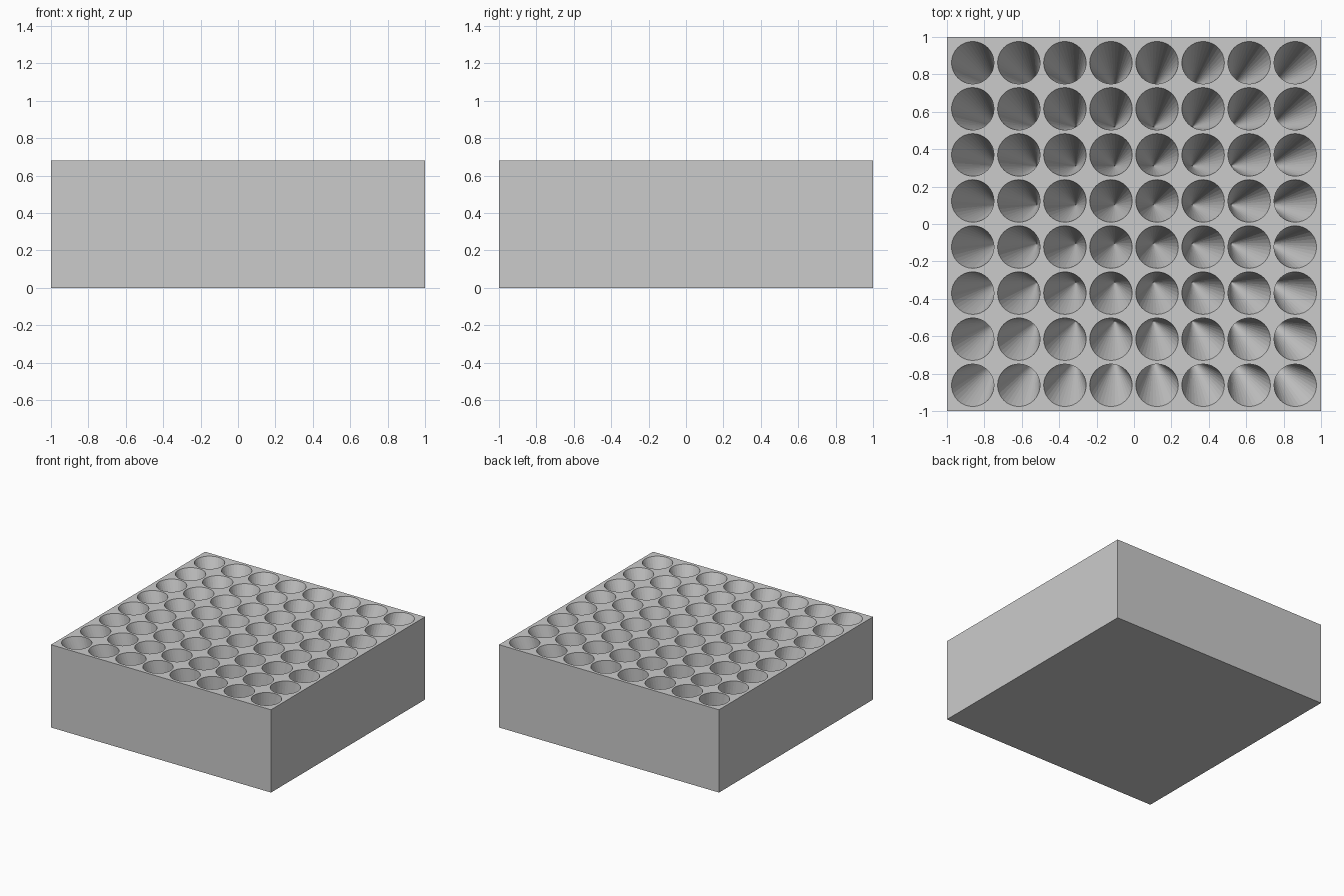
import bpy
import bmesh
from math import cos, sin, tau
from mathutils import Vector

HEIGHT = 0.68     # block height
COUNT = 8         # pits along each side
PITCH = 0.2464    # spacing of the pits
RADIUS = 0.1135   # rim radius
TIP_Z = 0.04      # height of the pit tips
LEAN = 0.84       # tips are drawn in towards the middle
SIDES = 32
OVERSHOOT = 1.04  # cutters reach slightly above the top face

cube = bpy.data.objects.get("Cube")
if cube:
    bpy.data.objects.remove(cube, do_unlink=True)

grey = bpy.data.materials.new("plain grey")
colour = (0.6, 0.6, 0.6, 1)
grey.diffuse_color = colour
grey.use_nodes = True
grey.node_tree.nodes["Principled BSDF"].inputs["Base Color"].default_value = colour


def make_object(name, bm):
    bmesh.ops.recalc_face_normals(bm, faces=bm.faces)
    mesh = bpy.data.meshes.new(name)
    bm.to_mesh(mesh)
    bm.free()
    mesh.materials.append(grey)
    obj = bpy.data.objects.new(name, mesh)
    bpy.context.collection.objects.link(obj)
    return obj


def add_cone(bm, x, y):
    """A leaning cone, tip down, with its round rim level with the top."""
    tip = Vector((x * LEAN, y * LEAN, TIP_Z))
    tip_vert = bm.verts.new(tip)
    rim = []
    for i in range(SIDES):
        a = tau * i / SIDES
        p = Vector((x + RADIUS * cos(a), y + RADIUS * sin(a), HEIGHT))
        rim.append(bm.verts.new(tip + (p - tip) * OVERSHOOT))
    bm.faces.new(rim)
    for i in range(SIDES):
        bm.faces.new((rim[i - 1], rim[i], tip_vert))


# Solid block
bm = bmesh.new()
bmesh.ops.create_cube(bm, size=1)
bmesh.ops.scale(bm, vec=(2, 2, HEIGHT), verts=bm.verts)
bmesh.ops.translate(bm, vec=(0, 0, HEIGHT / 2), verts=bm.verts)
block = make_object("pitted_block", bm)

# Grid of conical pits, all leaning towards the middle
bm = bmesh.new()
offsets = [(i - (COUNT - 1) / 2) * PITCH for i in range(COUNT)]
for x in offsets:
    for y in offsets:
        add_cone(bm, x, y)
cutter = make_object("pit_cutter", bm)
cutter.hide_render = True

# Carve the pits, then drop the cutter
cut = block.modifiers.new("pits", "BOOLEAN")
cut.operation = "DIFFERENCE"
cut.solver = "EXACT"
cut.object = cutter
bpy.context.view_layer.objects.active = block
bpy.ops.object.modifier_apply(modifier=cut.name)
bpy.data.objects.remove(cutter, do_unlink=True)
